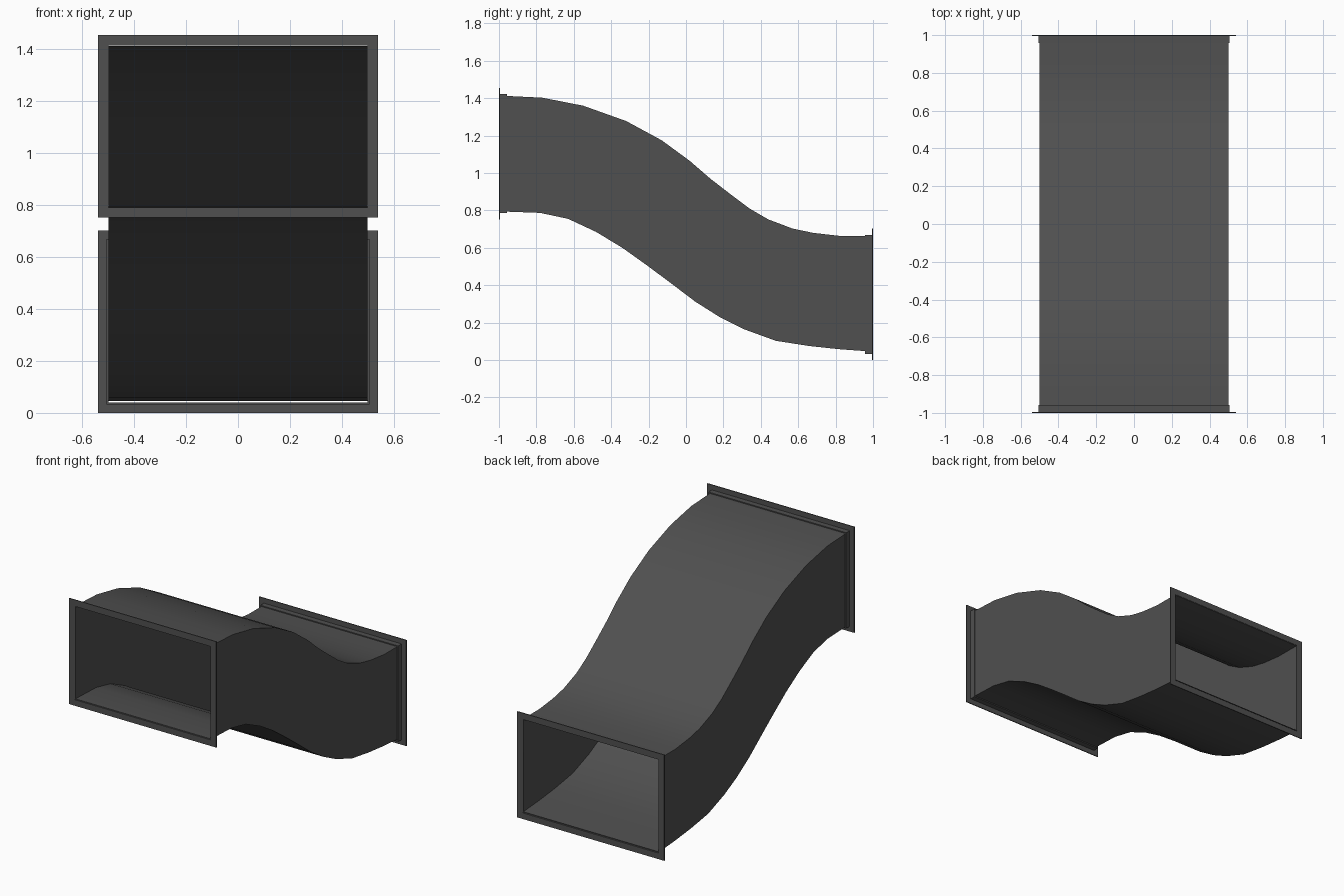
import bpy, bmesh

if "Cube" in bpy.data.objects:
    bpy.data.objects.remove(bpy.data.objects["Cube"])

HALF_W, HALF_H = 0.499, 0.3115   # duct opening half sizes
FRONT_Z, BACK_Z = 1.1035, 0.3515  # centre heights of the two openings

dark = bpy.data.materials.new("dark_sheet_metal")
dark.diffuse_color = (0.08, 0.08, 0.08, 1)
dark.use_nodes = True
dark.node_tree.nodes["Principled BSDF"].inputs["Base Color"].default_value = dark.diffuse_color


def rect_ring(bm, hw, y_low, z_low, y_high, z_high):
    return [bm.verts.new(p) for p in ((-hw, y_low, z_low), (hw, y_low, z_low),
                                      (hw, y_high, z_high), (-hw, y_high, z_high))]


def bridge(bm, r0, r1):
    for i in range(4):
        j = (i + 1) % 4
        bm.faces.new((r1[i], r1[j], r0[j], r0[i]))


def finish(bm, name):
    mesh = bpy.data.meshes.new(name)
    bm.to_mesh(mesh)
    bm.free()
    mesh.materials.append(dark)
    ob = bpy.data.objects.new(name, mesh)
    bpy.context.collection.objects.link(ob)
    bpy.ops.object.select_all(action='DESELECT')
    bpy.context.view_layer.objects.active = ob
    ob.select_set(True)
    return ob


# S-shaped sheet duct: side profile of roof and floor
top = [(-0.998, 1.414), (-0.77, 1.403), (-0.55, 1.36), (-0.32, 1.278), (-0.13, 1.175),
       (0.02, 1.065), (0.13, 0.97), (0.24, 0.885), (0.34, 0.81), (0.44, 0.752),
       (0.57, 0.703), (0.68, 0.68), (0.82, 0.664), (0.998, 0.663)]
bottom = [(-0.998, 0.795), (-0.78, 0.787), (-0.63, 0.755), (-0.48, 0.685), (-0.34, 0.6),
          (-0.2, 0.5), (-0.07, 0.403), (0.05, 0.312), (0.18, 0.23), (0.31, 0.165),
          (0.48, 0.103), (0.66, 0.075), (0.82, 0.058), (0.998, 0.045)]
bm = bmesh.new()
rings = [rect_ring(bm, HALF_W, *b, *t) for b, t in zip(bottom, top)]
for r0, r1 in zip(rings, rings[1:]):
    bridge(bm, r0, r1)
duct = finish(bm, "duct_body")
sheet = duct.modifiers.new("sheet_thickness", 'SOLIDIFY')
sheet.thickness = 0.004
sheet.offset = -1
# apply the thickness first so the open rims stay sharp
bpy.ops.object.modifier_apply(modifier=sheet.name)
bpy.ops.object.shade_smooth_by_angle(angle=0.52)


# L-section flange frame: (outset from opening, depth from the end)
def flange(name, y_end, inward, cz):
    section = [(0, 0), (0.041, 0), (0.041, 0.006), (0.007, 0.006), (0.007, 0.042), (0, 0.042)]
    bm = bmesh.new()
    rings = []
    for o, d in section:
        y = y_end + inward * d
        rings.append(rect_ring(bm, HALF_W + o, y, cz - HALF_H - o * 0.976,
                               y, cz + HALF_H + o * 0.976))
    for k in range(len(rings)):
        bridge(bm, rings[k - 1], rings[k])
    bmesh.ops.recalc_face_normals(bm, faces=bm.faces)
    return finish(bm, name)


flange("front_flange", -1, 1, FRONT_Z)
flange("back_flange", 1, -1, BACK_Z)
